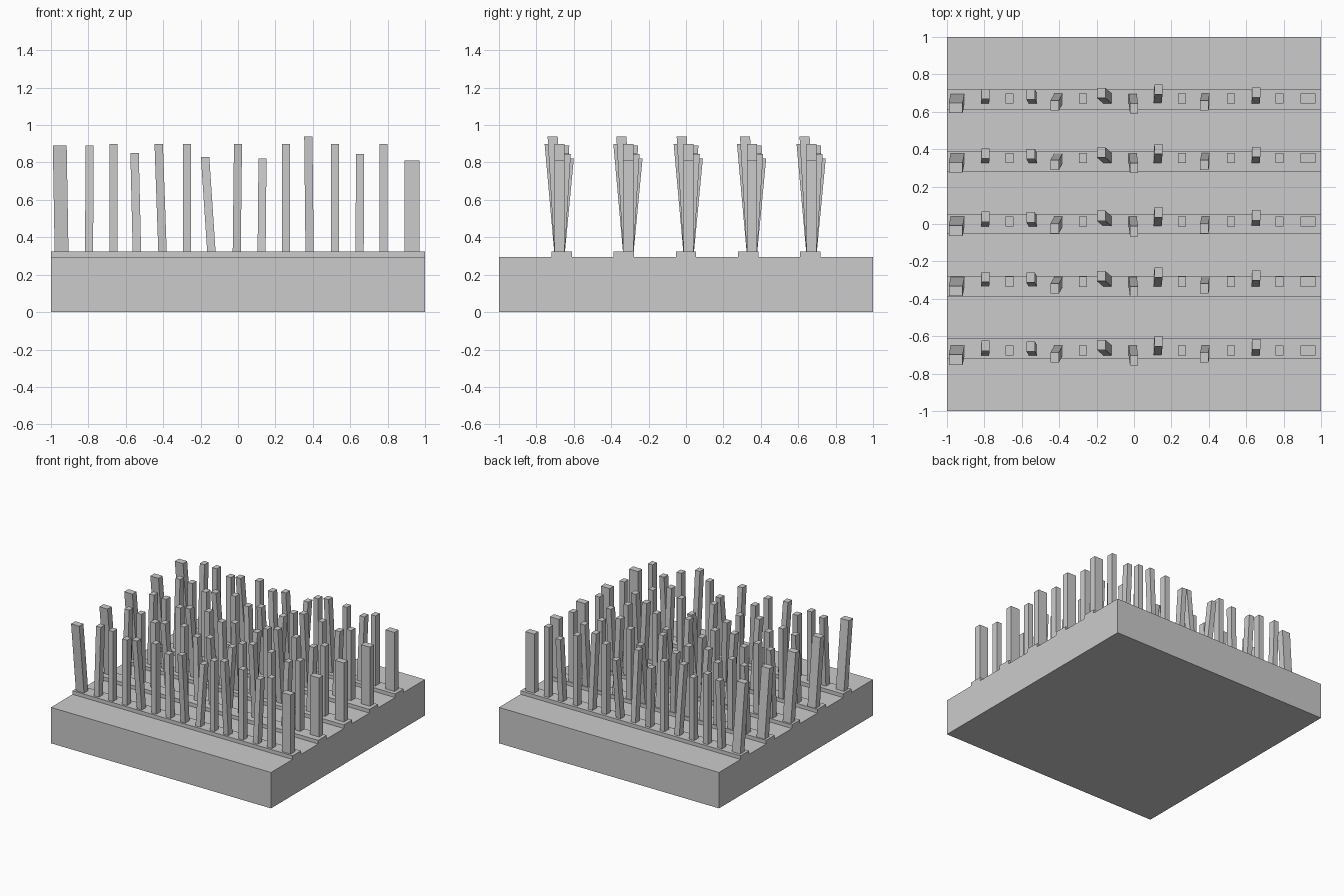
import bpy
import bmesh

if "Cube" in bpy.data.objects:
    bpy.data.objects.remove(bpy.data.objects["Cube"], do_unlink=True)

# One plain grey for everything
grey = bpy.data.materials.new("plain grey")
grey.use_nodes = True
colour = (0.6, 0.6, 0.6, 1)
grey.diffuse_color = colour
grey.node_tree.nodes["Principled BSDF"].inputs["Base Color"].default_value = colour


def add_prism(bm, centre, size, z0, z1, lean=(0, 0)):
    """Box whose top face is shifted sideways by lean."""
    rings = []
    for z, k in ((z0, 0), (z1, 1)):
        x, y = centre[0] + k * lean[0], centre[1] + k * lean[1]
        w, d = size[0] / 2, size[1] / 2
        rings.append([bm.verts.new((x + sx * w, y + sy * d, z))
                      for sx, sy in ((-1, -1), (1, -1), (1, 1), (-1, 1))])
    low, high = rings
    bm.faces.new(low[::-1])
    bm.faces.new(high)
    for i in range(4):
        j = (i + 1) % 4
        bm.faces.new((low[i], low[j], high[j], high[i]))


def finish(bm, name):
    mesh = bpy.data.meshes.new(name)
    bm.to_mesh(mesh)
    bm.free()
    mesh.materials.append(grey)
    obj = bpy.data.objects.new(name, mesh)
    bpy.context.collection.objects.link(obj)
    return obj


BASE_TOP, RIDGE_TOP = 0.295, 0.325

# Base slab
bm = bmesh.new()
add_prism(bm, (0, 0), (2, 2), 0, BASE_TOP)
finish(bm, "base_slab")

# Stalks along one row: bottom x, width, top height, lean in x, lean in y
STALKS = [
    (-0.943, 0.074, 0.89, -0.01, -0.05),
    (-0.796, 0.043, 0.89, 0.002, 0.025),
    (-0.665, 0.043, 0.90, 0, 0),
    (-0.540, 0.045, 0.85, -0.013, 0.022),
    (-0.403, 0.045, 0.90, -0.021, -0.037),
    (-0.273, 0.043, 0.90, 0, 0),
    (-0.141, 0.045, 0.83, -0.035, 0.03),
    (-0.007, 0.043, 0.90, 0.007, -0.053),
    (0.126, 0.043, 0.82, 0.005, 0.049),
    (0.257, 0.043, 0.90, 0, 0),
    (0.383, 0.044, 0.94, -0.007, -0.037),
    (0.519, 0.043, 0.90, 0, 0),
    (0.650, 0.044, 0.845, 0.003, 0.033),
    (0.779, 0.043, 0.90, 0, 0),
    (0.931, 0.081, 0.81, 0, 0),
]
STALK_DEPTH = 0.054

# Ridges with a row of stalks on each, the rows sitting slightly off centre
ROW_SHIFT = (-0.011, 0.024, 0.014, 0.02, 0.006)
for i, shift in enumerate(ROW_SHIFT):
    y = (i - 2) * 0.3325
    bm = bmesh.new()
    add_prism(bm, (0, y), (2, 0.109), BASE_TOP, RIDGE_TOP)
    finish(bm, f"ridge_{i + 1}")

    bm = bmesh.new()
    for x, width, top, lean_x, lean_y in STALKS:
        add_prism(bm, (x, y + shift), (width, STALK_DEPTH),
                  RIDGE_TOP - 0.02, top, (lean_x, lean_y))
    finish(bm, f"stalk_row_{i + 1}")
